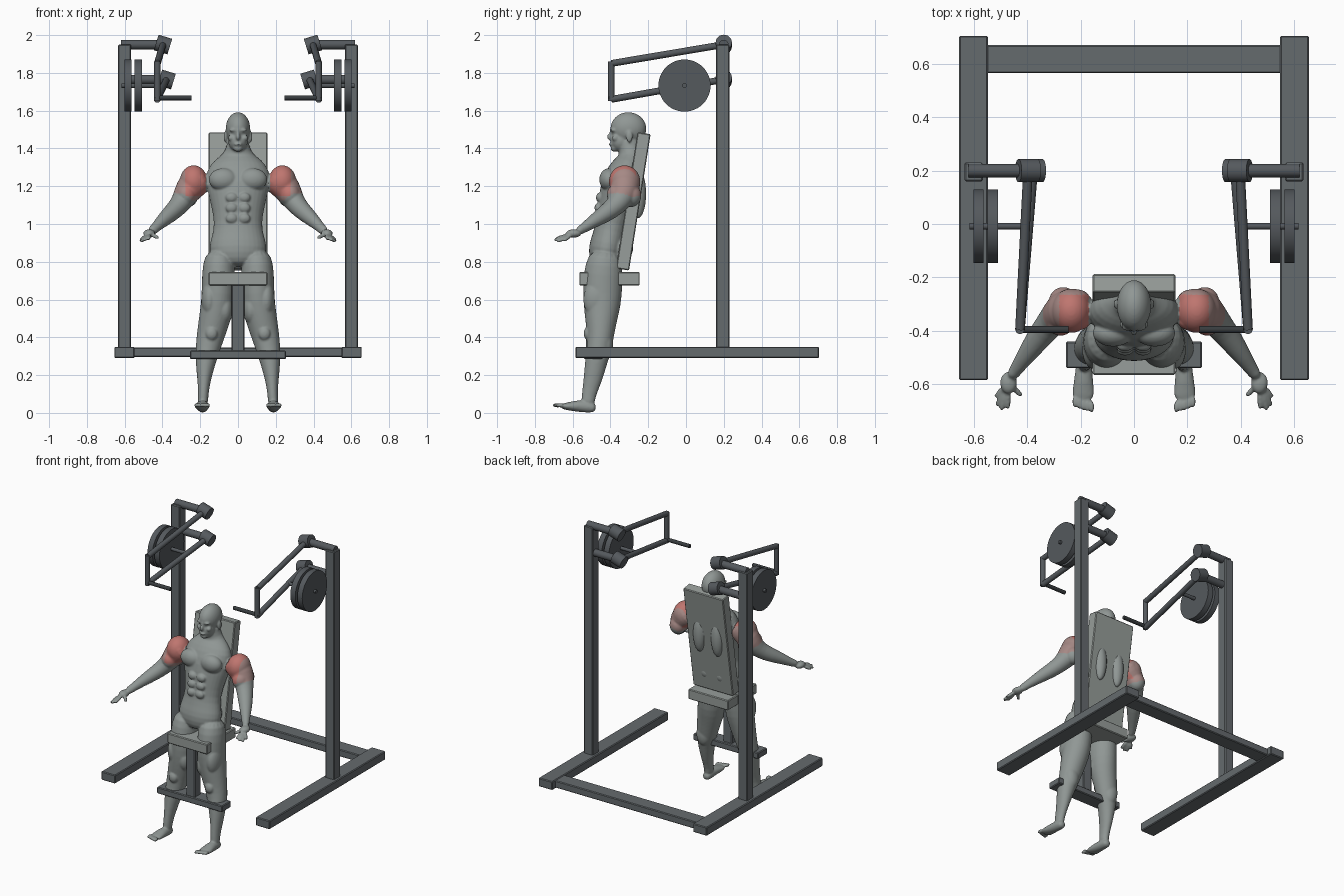
import bpy, bmesh, math
from mathutils import Vector, Matrix

if "Cube" in bpy.data.objects:
    bpy.data.objects.remove(bpy.data.objects["Cube"], do_unlink=True)


def material(name, r, g, b):
    mat = bpy.data.materials.new(name)
    mat.use_nodes = True
    mat.diffuse_color = (r, g, b, 1)
    mat.node_tree.nodes["Principled BSDF"].inputs["Base Color"].default_value = (r, g, b, 1)
    return mat


FRAME = material("frame_grey", .13, .145, .155)
STEEL = material("lever_steel", .09, .1, .11)
GRIP = material("grip_black", .04, .046, .05)
PAD = material("pad_grey", .31, .34, .325)
SKIN = material("body_grey", .28, .31, .3)
RED = material("muscle_red", .52, .18, .16)
PINK = material("muscle_pink", .38, .25, .235)


def finish(bm, name, mat):
    bmesh.ops.recalc_face_normals(bm, faces=bm.faces)
    mesh = bpy.data.meshes.new(name)
    bm.to_mesh(mesh)
    bm.free()
    mesh.materials.append(mat)
    obj = bpy.data.objects.new(name, mesh)
    bpy.context.collection.objects.link(obj)
    return obj


def box(name, low, high, mat, tilt=0):
    low, high = Vector(low), Vector(high)
    bm = bmesh.new()
    bmesh.ops.create_cube(bm, size=1, matrix=Matrix.Diagonal((high - low).to_4d()))
    obj = finish(bm, name, mat)
    obj.location = (low + high) / 2
    obj.rotation_euler.x = tilt
    bevel = obj.modifiers.new("soft_edges", "BEVEL")
    bevel.width = .005
    return obj


def rod(name, start, end, radius, mat, sides=24):
    start, end = Vector(start), Vector(end)
    axis = end - start
    bm = bmesh.new()
    bmesh.ops.create_cone(bm, cap_ends=True, segments=sides, radius1=radius,
                          radius2=radius, depth=axis.length)
    for face in bm.faces:
        face.smooth = len(face.verts) == 4
    for edge in bm.edges:
        edge.smooth = all(f.smooth for f in edge.link_faces)
    obj = finish(bm, name, mat)
    obj.location = (start + end) / 2
    obj.rotation_euler = axis.to_track_quat("Z", "Y").to_euler()
    return obj


# Frame and bench
box("rear_beam", (-.56, .565, .295), (.56, .67, .345), FRAME)
box("foot_bar", (-.254, -.54, .285), (.254, -.44, .33), FRAME)
box("seat_post", (-.035, -.53, .32), (.035, -.46, .69), FRAME)
box("seat", (-.155, -.565, .675), (.155, -.245, .745), PAD)
box("backrest", (-.155, -.314, .755), (.155, -.244, 1.485), PAD, -.157)

# Uprights, lever linkages and weight plates on both sides
for side, s in (("right", -1), ("left", 1)):
    def at(x, y, z):
        return Vector((s * x, y, z))

    rail = sorted((s * .547, s * .655))
    post = sorted((s * .566, s * .635))
    box(side + "_floor_rail", (rail[0], -.585, .29), (rail[1], .705, .35), FRAME)
    box(side + "_upright", (post[0], .16, .34), (post[1], .23, 1.95), FRAME)
    for level, x, z, drop in (("upper", .397, 1.95, .1), ("lower", .378, 1.765, .105)):
        hub = at(x, .2, z)
        lean = at(-.036, 0, -.011)
        rod(f"{side}_{level}_axle", at(.62, .2, z), hub, .025, STEEL)
        rod(f"{side}_{level}_collar", hub - lean, hub + lean, .043, STEEL)
        rod(f"{side}_{level}_lever", hub, at(.427, -.395, z - drop), .018, STEEL)
    rod(side + "_link", at(.427, -.395, 1.86), at(.427, -.395, 1.65), .017, STEEL)
    rod(side + "_handle", at(.44, -.395, 1.668), at(.245, -.395, 1.668), .013, GRIP)
    rod(side + "_plate_peg", at(.617, -.008, 1.733), at(.39, -.008, 1.733), .012, STEEL)
    rod(side + "_outer_plate", at(.602, -.008, 1.733), at(.564, -.008, 1.733), .138, STEEL, 48)
    rod(side + "_inner_plate", at(.548, -.008, 1.733), at(.509, -.008, 1.733), .138, STEEL, 48)

# Human figure: overlapping volumes fused into one skin
body = bmesh.new()


def loft(rings, s=1, ref=(0, 1, 0)):
    """Closed tube through (x, y, z, width, depth) rings."""
    centres = [Vector((s * r[0], r[1], r[2])) for r in rings]
    loops = []
    for i, ring in enumerate(rings):
        t = (centres[min(i + 1, len(rings) - 1)] - centres[max(i - 1, 0)]).normalized()
        v = Vector(ref)
        v = (v - t * v.dot(t)).normalized()
        u = v.cross(t)
        angles = [math.tau * k / 16 for k in range(16)]
        loops.append([body.verts.new(centres[i] + u * ring[3] * math.cos(a)
                                     + v * ring[4] * math.sin(a)) for a in angles])
    for a, b in zip(loops, loops[1:]):
        for k in range(16):
            body.faces.new((a[k - 1], a[k], b[k], b[k - 1]))
    body.faces.new(loops[0])
    body.faces.new(loops[-1])


def blob(centre, radii, s=1):
    x, y, z = centre
    place = Matrix.Translation((s * x, y, z)) @ Matrix.Diagonal((*radii, 1))
    bmesh.ops.create_uvsphere(body, u_segments=16, v_segments=10, radius=1.02, matrix=place)


# Torso, neck and head
loft([(0, -.43, .77, .08, .06), (0, -.425, .81, .14, .09), (0, -.42, .87, .16, .1),
      (0, -.405, .93, .142, .092), (0, -.39, 1, .125, .09), (0, -.365, 1.1, .145, .105),
      (0, -.34, 1.2, .172, .115), (0, -.318, 1.28, .175, .1), (0, -.295, 1.335, .13, .075),
      (0, -.29, 1.37, .08, .064), (0, -.3, 1.41, .06, .062), (0, -.305, 1.47, .055, .06)])
blob((0, -.305, 1.505), (.066, .097, .086))
blob((0, -.345, 1.44), (.053, .055, .058))
blob((0, -.378, 1.402), (.026, .022, .02))
blob((0, -.395, 1.422), (.022, .014, .009))
blob((0, -.4, 1.462), (.012, .018, .02))
blob((0, -.395, 1.48), (.008, .011, .03))

for s in (-1, 1):
    # Face details
    blob((.024, -.385, 1.497), (.024, .016, .009), s)
    blob((.036, -.375, 1.455), (.018, .018, .016), s)
    blob((.067, -.3, 1.462), (.009, .019, .03), s)
    # Chest, abdomen, back and buttocks
    blob((.078, -.408, 1.235), (.078, .052, .06), s)
    blob((.07, -.255, 1.16), (.045, .045, .13), s)
    blob((.06, -.35, .87), (.065, .072, .065), s)
    for row in range(3):
        blob((.034, -.457 - .008 * row, 1.14 - .055 * row), (.032, .02, .026), s)
    # Leg with thigh and calf muscles
    loft([(.095, -.42, .86, .07, .08), (.103, -.435, .78, .088, .102),
          (.103, -.442, .68, .09, .108), (.107, -.443, .58, .09, .102),
          (.125, -.45, .49, .085, .086), (.145, -.452, .41, .075, .072),
          (.16, -.46, .34, .067, .067), (.172, -.476, .27, .055, .06),
          (.18, -.494, .17, .035, .05), (.184, -.517, .09, .026, .036),
          (.187, -.52, .03, .03, .038)], s)
    blob((.15, -.47, .6), (.045, .075, .1), s)
    blob((.07, -.47, .55), (.045, .065, .08), s)
    blob((.14, -.52, .42), (.032, .022, .035), s)
    blob((.16, -.425, .36), (.05, .04, .08), s)
    # Foot and toes
    loft([(.187, -.475, .025, .024, .022), (.187, -.51, .03, .03, .03),
          (.188, -.565, .038, .033, .034), (.19, -.62, .034, .042, .022),
          (.19, -.665, .036, .042, .014)], s, (0, 0, 1))
    for toe in range(5):
        blob((.158 + .016 * toe, -.685 + .005 * toe, .04), (.009, .024, .011), s)
    # Arm with bulging shoulder
    loft([(.17, -.32, 1.26, .07, .07), (.22, -.322, 1.23, .085, .085),
          (.265, -.325, 1.18, .075, .08), (.29, -.345, 1.13, .06, .065),
          (.32, -.38, 1.09, .052, .054), (.36, -.43, 1.052, .046, .048),
          (.41, -.5, 1.008, .034, .034), (.445, -.55, .972, .024, .024),
          (.46, -.575, .96, .028, .02)], s)
    blob((.235, -.325, 1.225), (.075, .085, .085), s)
    blob((.275, -.36, 1.155), (.055, .06, .06), s)
    blob((.265, -.29, 1.15), (.055, .055, .06), s)
    # Hand with fingers and thumb
    blob((.47, -.595, .95), (.032, .042, .022), s)
    for tip in ((.52, -.65, .91), (.515, -.685, .905), (.498, -.7, .912),
                (.473, -.695, .92), (.42, -.645, .925)):
        knuckle = Vector((.47, -.595, .95)).lerp(Vector(tip), .3)
        loft([(*knuckle, .012, .012), (*knuckle.lerp(Vector(tip), .6), .011, .011),
              (*tip, .009, .009)], s)

# Fuse and smooth the volumes
source = finish(body, "human_figure_volumes", SKIN)
source.modifiers.new("round", "SUBSURF").levels = 1
remesh = source.modifiers.new("fuse", "REMESH")
remesh.mode = "VOXEL"
remesh.voxel_size = .006
soften = source.modifiers.new("soften", "SMOOTH")
soften.iterations = 3
bpy.context.view_layer.update()
graph = bpy.context.evaluated_depsgraph_get()
skin = bpy.data.meshes.new_from_object(source.evaluated_get(graph))
bpy.data.objects.remove(source, do_unlink=True)
figure = bpy.data.objects.new("human_figure", skin)
bpy.context.collection.objects.link(figure)

# Colour the worked shoulder muscles
skin.materials.clear()
for mat in (SKIN, RED, PINK):
    skin.materials.append(mat)
shoulder = Vector((.235, -.325, 1.225))
for face in skin.polygons:
    face.use_smooth = True
    p = face.center.copy()
    p.x = abs(p.x)
    if p.x > .17 and (p - shoulder).length < .125 and p.z > 1.125:
        face.material_index = 1 if p.x < .28 and p.z > 1.15 and p.y < -.265 else 2
